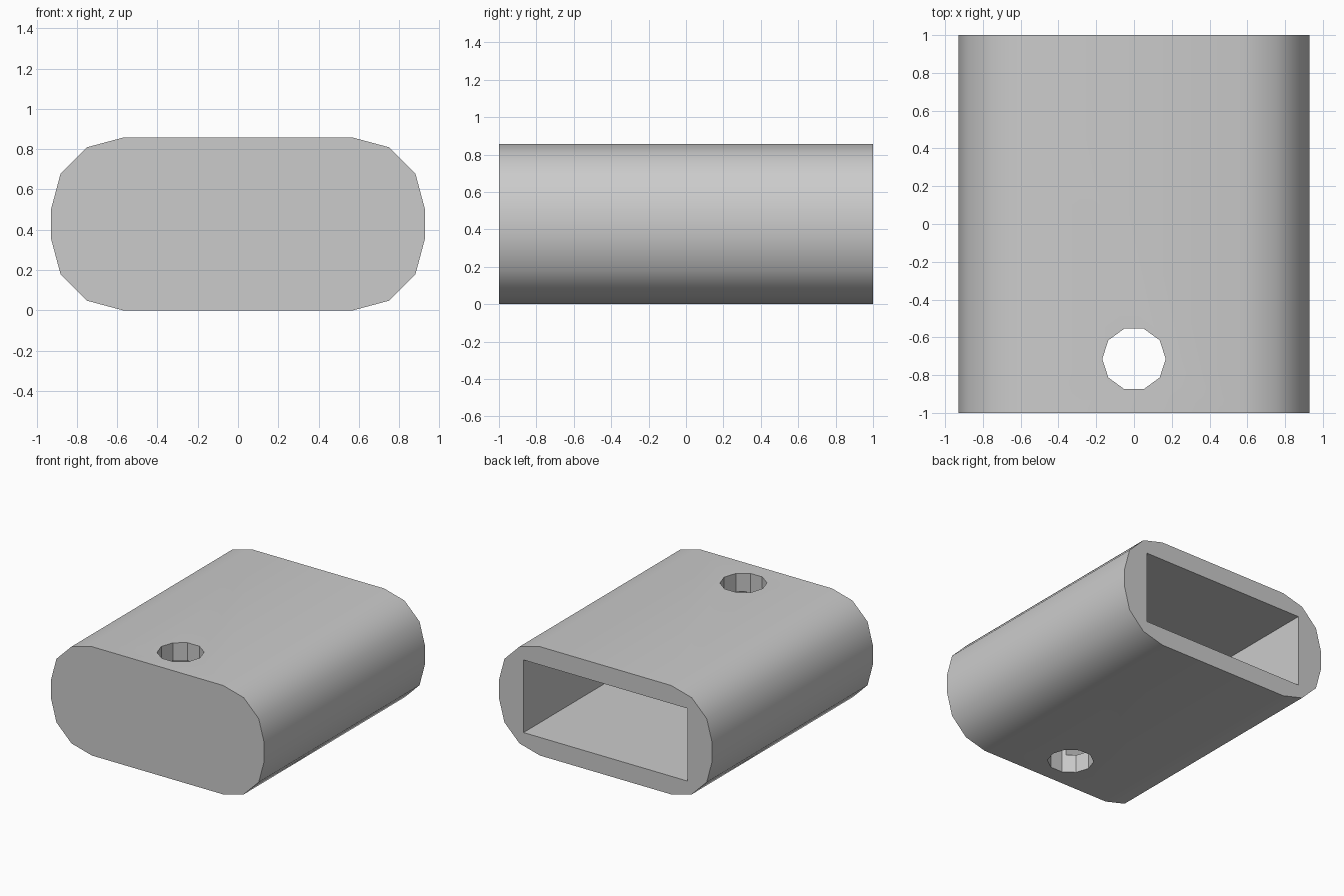
import bpy
import math

cube = bpy.data.objects.get("Cube")
if cube:
    bpy.data.objects.remove(cube, do_unlink=True)

U = 1 / 7  # wall thickness, the basic module

grey = bpy.data.materials.new("plain grey")
grey.use_nodes = True
grey.diffuse_color = (0.6, 0.6, 0.6, 1)
grey.node_tree.nodes["Principled BSDF"].inputs["Base Color"].default_value = (0.6, 0.6, 0.6, 1)


def prism(name, outline, y0, y1):
    """Extrude an (x, z) outline along y."""
    n = len(outline)
    verts = [(x, y, z) for y in (y0, y1) for x, z in outline]
    faces = [list(range(n)), list(range(2 * n - 1, n - 1, -1))]
    faces += [[i, i + n, (i + 1) % n + n, (i + 1) % n] for i in range(n)]
    mesh = bpy.data.meshes.new(name)
    mesh.from_pydata(verts, [], faces)
    mesh.materials.append(grey)
    obj = bpy.data.objects.new(name, mesh)
    bpy.context.collection.objects.link(obj)
    return obj


# Rounded outer sleeve, corners in three facets
radius = 2.5 * U
outline = []
for corner, (cx, cz) in enumerate([(4, 3.5), (-4, 3.5), (-4, 2.5), (4, 2.5)]):
    for step in range(4):
        a = math.radians(corner * 90 + step * 30)
        outline.append((cx * U + radius * math.cos(a), cz * U + radius * math.sin(a)))
body = prism("sleeve_body", outline, -1, 1)

# Rectangular pocket, open at the back
w, low, high = 5 * U, U, 5 * U
pocket = prism("pocket_cutter", [(w, low), (w, high), (-w, high), (-w, low)], -6 * U, 1.2)

# Round hole through top and bottom
bpy.ops.mesh.primitive_cylinder_add(vertices=10, radius=0.168, depth=2,
                                    location=(0, -5 * U, 3 * U),
                                    rotation=(0, 0, math.radians(18)))
hole = bpy.context.object
hole.name = "hole_cutter"
hole.data.materials.append(grey)

for cutter in (pocket, hole):
    # Make cutter normals consistent
    bpy.context.view_layer.objects.active = cutter
    bpy.ops.object.select_all(action="DESELECT")
    cutter.select_set(True)
    bpy.ops.object.mode_set(mode="EDIT")
    bpy.ops.mesh.select_all(action="SELECT")
    bpy.ops.mesh.normals_make_consistent(inside=False)
    bpy.ops.object.mode_set(mode="OBJECT")

bpy.ops.object.select_all(action="DESELECT")
body.select_set(True)
bpy.context.view_layer.objects.active = body
bpy.ops.object.mode_set(mode="EDIT")
bpy.ops.mesh.select_all(action="SELECT")
bpy.ops.mesh.normals_make_consistent(inside=False)
bpy.ops.object.mode_set(mode="OBJECT")
for cutter in (pocket, hole):
    mod = body.modifiers.new(cutter.name, "BOOLEAN")
    mod.operation = "DIFFERENCE"
    mod.solver = "EXACT"
    mod.object = cutter
    bpy.ops.object.modifier_apply(modifier=mod.name)
for cutter in (pocket, hole):
    bpy.data.objects.remove(cutter, do_unlink=True)

bpy.ops.object.shade_smooth_by_angle(angle=math.radians(32))
